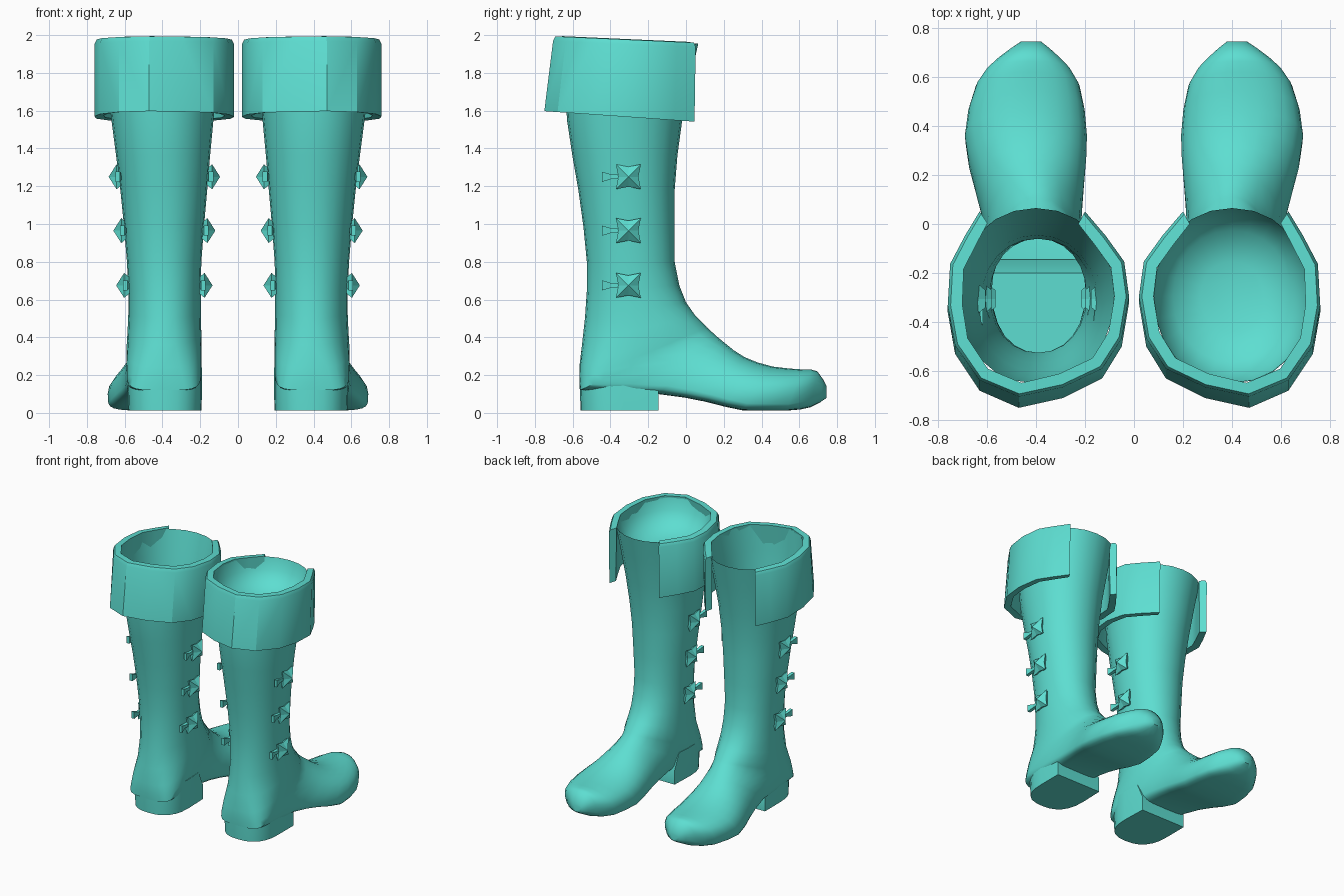
import bpy, bmesh, math
from mathutils import Vector

if "Cube" in bpy.data.objects:
    bpy.data.objects.remove(bpy.data.objects["Cube"])

teal = bpy.data.materials.new("teal_leather")
teal.diffuse_color = (0.11, 0.73, 0.64, 1)
teal.use_nodes = True
teal.node_tree.nodes["Principled BSDF"].inputs["Base Color"].default_value = teal.diffuse_color


def finish(name, verts, faces, side, angle=40):
    """Make an object; side = 1 or -1 mirrors it to the other foot."""
    bm = bmesh.new()
    vs = [bm.verts.new((side * v[0], v[1], v[2])) for v in verts]
    for f in faces:
        bm.faces.new([vs[i] for i in f])
    bmesh.ops.recalc_face_normals(bm, faces=bm.faces)
    me = bpy.data.meshes.new(name)
    bm.to_mesh(me)
    bm.free()
    me.materials.append(teal)
    ob = bpy.data.objects.new(name, me)
    bpy.context.collection.objects.link(ob)
    bpy.ops.object.select_all(action='DESELECT')
    ob.select_set(True)
    bpy.context.view_layer.objects.active = ob
    bpy.ops.object.shade_smooth_by_angle(angle=math.radians(angle))


def skin(rings, closed=True):
    """Quads joining consecutive rings of equal length."""
    n = len(rings[0])
    verts = [p for r in rings for p in r]
    faces = []
    for k in range(len(rings) - 1):
        for i in range(n if closed else n - 1):
            j = (i + 1) % n
            faces.append((k * n + i, k * n + j, (k + 1) * n + j, (k + 1) * n + i))
    return verts, faces


# Boot sections: heel/sole end (y, z), instep end (y, z), x min, x max
keys = [
    (-.65, 1.985, .065, 1.955, .08, .72),
    (-.63, 1.55, -.02, 1.55, .13, .67),
    (-.57, 1.18, -.06, 1.18, .163, .623),
    (-.525, .80, -.06, .80, .194, .588),
    (-.535, .50, .0, .585, .197, .58),
    (-.565, .24, .09, .475, .192, .59),
    (-.562, .12, .13, .435, .195, .59),
    (-.15, .10, .205, .37, .215, .60),
    (.10, .06, .31, .295, .203, .65),
    (.30, .013, .46, .245, .192, .69),
    (.53, .012, .62, .23, .222, .645),
    (.66, .03, .695, .22, .30, .555),
    (.745, .08, .745, .14, .38, .46),
]
N = 24


def between(k):
    """Smooth section halfway from key k to k + 1, without overshoot."""
    a, b = keys[k], keys[k + 1]
    p, q = keys[max(k - 1, 0)], keys[min(k + 2, len(keys) - 1)]
    mids = [(9 * (s + t) - r - u) / 16 for r, s, t, u in zip(p, a, b, q)]
    return tuple(min(max(m, min(s, t)), max(s, t)) for m, s, t in zip(mids, a, b))


sections = []
for k in range(len(keys) - 1):
    sections += [keys[k], between(k)]
sections.append(keys[-1])


def ring(yb, zb, yf, zf, x0, x1):
    sole = min(1, max(0, (.45 - zb) / .35)) ** 2      # 0 on the shaft, 1 on the sole
    sole *= min(1, max(0, (.76 - yb) / .2))           # round again at the toe tip
    n = 2.1 + 2.9 * sole
    low, high = Vector((0, yb, zb)), Vector((0, yf, zf))
    mid = 0.5 - 0.12 * sole                           # widest nearer the sole
    pts = []
    for i in range(N):
        t = 2 * math.pi * i / N
        c, s = math.cos(t), math.sin(t)
        e = 2 / n if c > 0 else 2 / 2.1
        u = math.copysign(abs(c) ** e, c)
        w = math.copysign(abs(s) ** e, s)
        p = low.lerp(high, mid - u * (mid if c > 0 else 1 - mid))
        pts.append(((x0 + x1) / 2 + w * (x1 - x0) / 2, p.y, p.z))
    return pts


# Cuff outline at its lower outer edge, open over the instep
cuff = [(.20, .045), (.115, -.06), (.04, -.17), (.02, -.32), (.05, -.5), (.13, -.63), (.29, -.71),
        (.47, -.75), (.63, -.68), (.73, -.53), (.76, -.36), (.75, -.18), (.69, -.06), (.63, .045)]


def cuff_ring(inset, y_scale, z0, slope, dy=0.0):
    out = []
    for x, y in cuff:
        d = Vector((x - .39, y + .33))
        d *= 1 - inset / d.length
        py = -.33 + d.y * y_scale + dy
        out.append((.39 + d.x, py, z0 - slope * py))
    return out


def build_cuff(side, label):
    rings = [cuff_ring(0, 1, 1.545, .07), cuff_ring(0, .95, 1.94, .04, .025),
             cuff_ring(.012, .95, 1.962, .045, .025), cuff_ring(.06, .95, 1.965, .045, .025),
             cuff_ring(.05, 1, 1.55, .07)]
    verts, faces = skin(rings, closed=False)
    n = len(cuff)
    faces += [(i, i + 1, 4 * n + i + 1, 4 * n + i) for i in range(n - 1)]
    faces += [tuple(k * n + e for k in range(5)) for e in (0, n - 1)]
    finish(label + "_cuff", verts, faces, side, 30)


def build_heel(side, label):
    # D-shaped block, straight at the arch
    def outline(z, g, front):
        pts = [(.20, front, z), (.58, front, z)]
        for i in range(13):
            t = math.pi * i / 12
            c, s = math.cos(t), max(0, math.sin(t))
            pts.append((.387 + (.193 + g) * math.copysign(abs(c) ** .8, c),
                        -.33 - (.228 + g) * s ** .8, z))
        return pts
    rings = [outline(.012, 0, -.145), outline(.12, .004, -.145), outline(.24, .004, -.2)]
    verts, faces = skin(rings)
    n = len(rings[0])
    faces += [tuple(range(n)), tuple(range(2 * n, 3 * n))]
    finish(label + "_heel", verts, faces, side, 30)


def build_buckles(side, label):
    cx, cy = .39, -.305
    for z, half in ((1.25, .235), (.965, .21), (.675, .195)):
        for d in (1, -1):
            def out(h):
                return cx + d * (half + h)
            # Pyramid stud with flared corners and a narrow foot
            rings = []
            for h, r, pinch in ((-.02, .035, 1), (.018, .066, .8)):
                rg = []
                for i in range(8):
                    a = math.pi / 4 * (i + 1)
                    q = r * math.sqrt(2) if i % 2 == 0 else r * pinch
                    rg.append((out(h), cy + q * math.cos(a), z + q * math.sin(a)))
                rings.append(rg)
            verts, faces = skin(rings)
            verts.append((out(.06), cy, z))
            faces += [(8 + i, 8 + (i + 1) % 8, 16) for i in range(8)] + [tuple(range(8))]
            finish(label + "_stud", verts, faces, side, 10)
            # Strap tab widening away from the stud
            rings = []
            for y, w, h in ((-.34, .012, .008), (-.395, .012, .006), (-.445, .027, .016)):
                rings.append([(out(h - .016), y, z - w), (out(h + .008), y, z - w),
                              (out(h + .008), y, z + w), (out(h - .016), y, z + w)])
            verts, faces = skin(rings)
            faces += [(0, 1, 2, 3), (8, 9, 10, 11)]
            finish(label + "_strap_tab", verts, faces, side, 10)


for side, label in ((1, "right"), (-1, "left")):
    verts, faces = skin([ring(*s) for s in sections])
    faces.append(tuple(range(len(verts) - N, len(verts))))
    finish(label + "_boot", verts, faces, side, 50)
    build_cuff(side, label)
    build_heel(side, label)
    build_buckles(side, label)

# Shallow lining that closes the top of one boot
top = ring(*keys[0])
rings = [[(.4 + (x - .4) * k, -.3 + (y + .3) * k, z - d) for x, y, z in top]
         for k, d in ((.995, .005), (.93, .09), (.75, .17), (.4, .22))]
verts, faces = skin(rings)
faces.append(tuple(range(3 * N, 4 * N)))
finish("right_lining", verts, faces, 1, 60)
